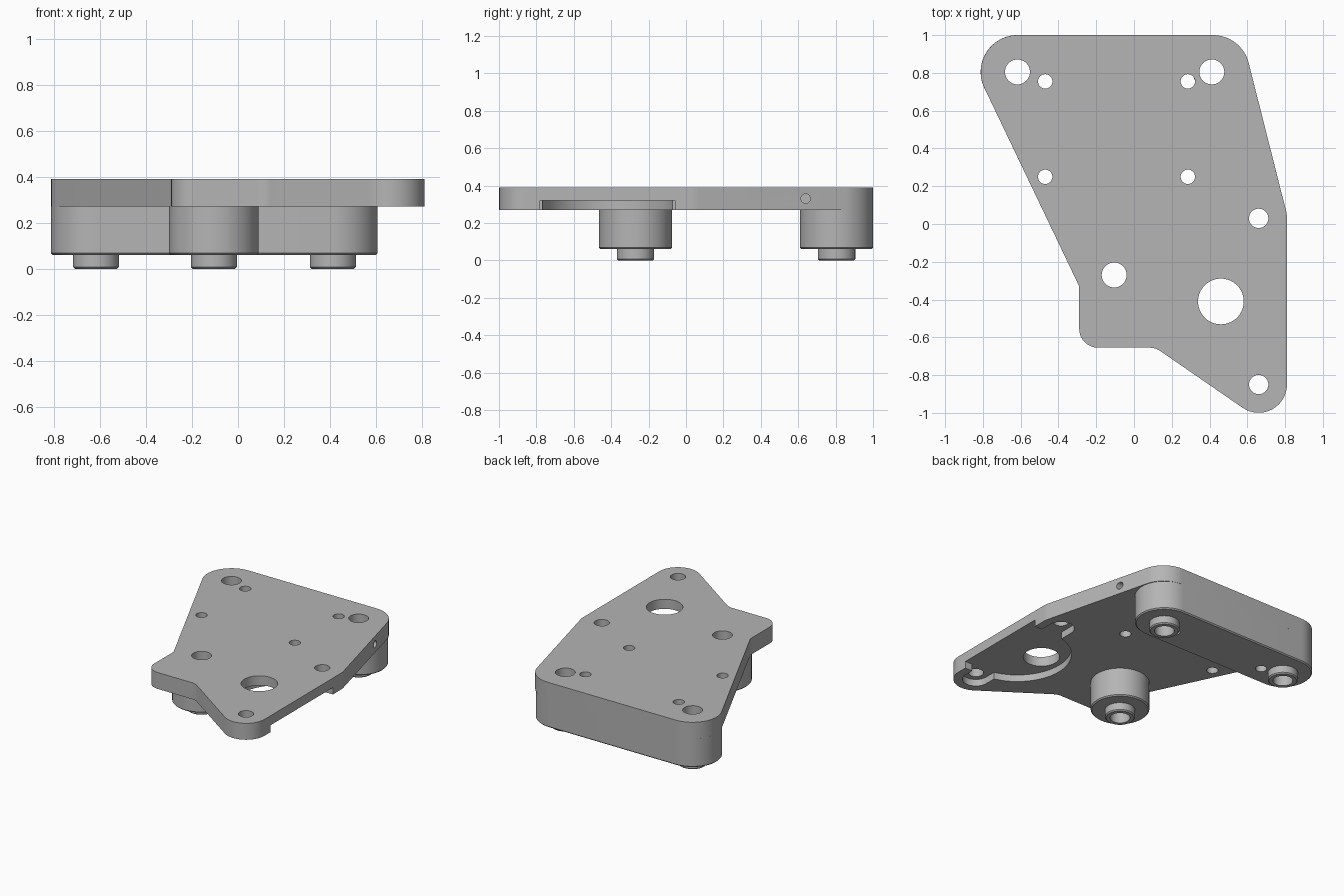
import bpy, bmesh, math
from mathutils import Vector, Matrix

cube = bpy.data.objects.get("Cube")
if cube:
    bpy.data.objects.remove(cube, do_unlink=True)

grey = bpy.data.materials.new("machined_grey")
grey.use_nodes = True
tone = (0.46, 0.46, 0.46, 1)
grey.diffuse_color = tone
grey.node_tree.nodes["Principled BSDF"].inputs["Base Color"].default_value = tone


def capsule(a, b, r, n=32):
    """Outline around two centres; a disc when they coincide."""
    a, b = Vector(a), Vector(b)
    d = b - a
    base = math.atan2(d.y, d.x) if d.length else 0
    pts = []
    for centre, start in ((b, base - math.pi / 2), (a, base + math.pi / 2)):
        last = n + 1 if d.length else n
        for i in range(last):
            t = start + math.pi * i / n
            pts.append(centre + r * Vector((math.cos(t), math.sin(t))))
    return pts


def disc(c, r):
    return capsule(c, c, r)


def rounded(corners, n=16):
    """Polygon with each corner (x, y, radius) replaced by an arc."""
    pts = []
    for i, (x, y, r) in enumerate(corners):
        p = Vector((x, y))
        u = (Vector(corners[i - 1][:2]) - p).normalized()
        v = (Vector(corners[(i + 1) % len(corners)][:2]) - p).normalized()
        half = u.angle(v) / 2
        centre = p + (u + v).normalized() * r / math.sin(half)
        s = p + u * r / math.tan(half) - centre
        e = p + v * r / math.tan(half) - centre
        turn = math.atan2(s.x * e.y - s.y * e.x, s.dot(e))
        for k in range(n + 1):
            pts.append(centre + Matrix.Rotation(turn * k / n, 2) @ s)
    return pts


def solid(name, layers):
    """Loft matching outlines, given as (points, z) from the bottom up."""
    bm = bmesh.new()
    rings = [[bm.verts.new((p.x, p.y, z)) for p in pts] for pts, z in layers]
    for low, high in zip(rings, rings[1:]):
        for i in range(len(low)):
            bm.faces.new((low[i - 1], low[i], high[i], high[i - 1]))
    bm.faces.new(rings[0])
    bm.faces.new(rings[-1])
    bmesh.ops.recalc_face_normals(bm, faces=bm.faces)
    mesh = bpy.data.meshes.new(name)
    bm.to_mesh(mesh)
    bm.free()
    mesh.materials.append(grey)
    ob = bpy.data.objects.new(name, mesh)
    bpy.context.collection.objects.link(ob)
    return ob


def chamfered(name, a, b, r, z0, z1, c=0.008):
    return solid(name, [(capsule(a, b, r - c), z0), (capsule(a, b, r), z0 + c),
                        (capsule(a, b, r), z1)])


def cut(ob, cutters):
    """Subtract each cutter, bake the result and drop the cutters."""
    for c in cutters:
        c.hide_render = True
        m = ob.modifiers.new("cut", 'BOOLEAN')
        m.operation, m.solver, m.object = 'DIFFERENCE', 'EXACT', c
    bpy.context.view_layer.update()
    deps = bpy.context.evaluated_depsgraph_get()
    mesh = bpy.data.meshes.new_from_object(ob.evaluated_get(deps))
    ob.modifiers.clear()
    ob.data = mesh
    for c in cutters:
        bpy.data.objects.remove(c, do_unlink=True)


def drills(centres, r):
    return [solid("drill", [(disc(c, r), -0.2), (disc(c, r), 0.6)]) for c in centres]


def pocket(outline):
    return solid("pocket", [(outline, 0.1), (outline, Z_POCKET)])


Z_FOOT, Z_PLATE, Z_POCKET, Z_TOP = 0.06, 0.27, 0.32, 0.39
rear_right, rear_left = (-0.617, 0.805), (0.412, 0.805)
front = (-0.105, -0.27)
posts = {"rear_right": rear_right, "rear_left": rear_left, "front": front}
small = [(x, y) for x in (-0.47, 0.285) for y in (0.25, 0.755)]
ears = [(0.66, 0.03), (0.66, -0.85)]
shaft, motor = (0.46, -0.41), (0.66, -0.42)

# Main plate
outline = rounded([(-0.926, 1, 0.195), (-0.29, -0.33, 0.06), (-0.29, -0.655, 0.1),
                   (0.114, -0.655, 0.1), (0.81, -1.135, 0.15), (0.81, 0.05, 0.15),
                   (0.57, 1, 0.195)])
plate = solid("plate", [(outline, Z_PLATE), (outline, Z_TOP)])

# Side screw hole, pointing along x
side_drill = solid("side_drill", [(disc((0, 0), 0.025), 0), (disc((0, 0), 0.025), 0.4)])
side_drill.data.transform(Matrix.Translation((0.5, 0.64, 0.33))
                          @ Matrix.Rotation(math.pi / 2, 4, 'Y'))

# Underside recess: round body, opening to the side, ears around the screws
mouth = [Vector(p) for p in ((0.66, -0.78), (1, -0.78), (1, -0.06), (0.66, -0.06))]
cut(plate, [pocket(disc(motor, 0.36)), pocket(mouth), pocket(capsule(*ears, 0.09))]
    + drills(posts.values(), 0.066) + drills(small, 0.038) + drills(ears, 0.051)
    + drills([shaft], 0.121) + [side_drill])

# Rear bar and front boss under the plate
bar = chamfered("rear_bar", rear_right, rear_left, 0.195, Z_FOOT, Z_PLATE)
cut(bar, drills([rear_right, rear_left], 0.066) + drills(small[1::2], 0.038))
boss = chamfered("front_boss", front, front, 0.195, Z_FOOT, Z_PLATE)
cut(boss, drills([front], 0.066))
parts = [plate, bar, boss]

# Hollow locating pins
for name, c in posts.items():
    pin = chamfered(name + "_pin", c, c, 0.1, 0, Z_FOOT)
    cut(pin, drills([c], 0.066))
    parts.append(pin)

bpy.ops.object.select_all(action='DESELECT')
for ob in parts:
    ob.select_set(True)
bpy.context.view_layer.objects.active = plate
bpy.ops.object.shade_smooth_by_angle(angle=math.radians(30))
